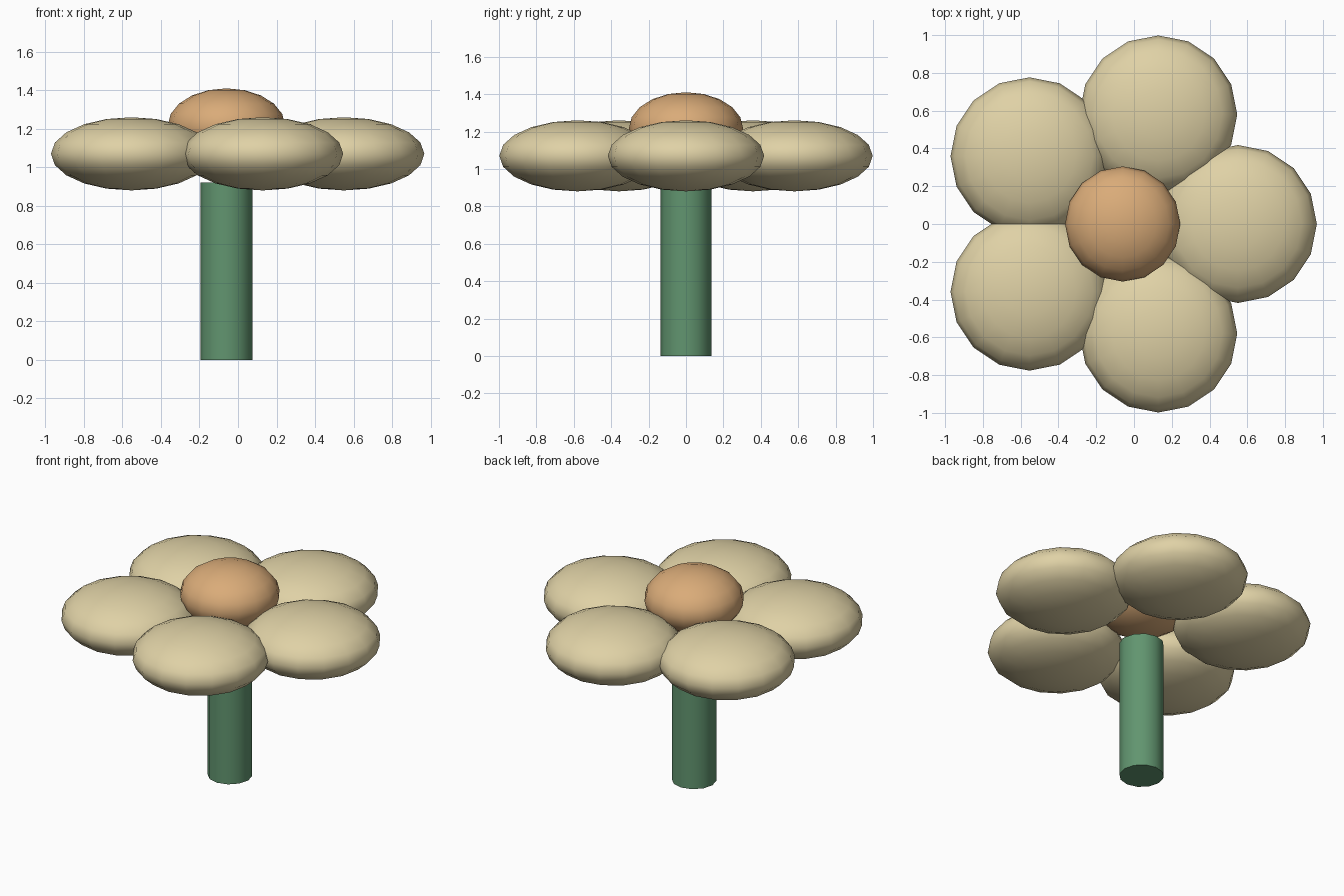
import bpy, math

if "Cube" in bpy.data.objects:
    bpy.data.objects.remove(bpy.data.objects["Cube"])

CX = -0.06  # flower axis


def material(name, rgb):
    m = bpy.data.materials.new(name)
    m.diffuse_color = (*rgb, 1)
    m.use_nodes = True
    m.node_tree.nodes["Principled BSDF"].inputs["Base Color"].default_value = m.diffuse_color
    return m


cream = material("cream", (0.74, 0.64, 0.38))
tan = material("tan_orange", (0.70, 0.41, 0.19))
green = material("leaf_green", (0.12, 0.30, 0.16))


def finish(name, mat):
    ob = bpy.context.object
    ob.name = name
    ob.data.materials.append(mat)
    bpy.ops.object.shade_smooth_by_angle(angle=math.radians(50))


def ellipsoid(name, loc, r, h, mat):
    bpy.ops.mesh.primitive_uv_sphere_add(segments=16, ring_count=10, radius=1, location=loc)
    bpy.context.object.scale = (r, r, h)
    bpy.ops.object.transform_apply(location=False, rotation=False, scale=True)
    finish(name, mat)


# Stem
bpy.ops.mesh.primitive_cylinder_add(vertices=12, radius=0.136, depth=0.92, location=(CX, 0, 0.46))
finish("stem", green)

# Five flattened petals around the axis
for i in range(5):
    a = math.radians(72 * i)
    ellipsoid(f"petal_{i + 1}", (CX + 0.61 * math.cos(a), 0.61 * math.sin(a), 1.07), 0.418, 0.19, cream)

# Flower centre
ellipsoid("flower_centre", (CX, 0, 1.217), 0.305, 0.193, tan)
